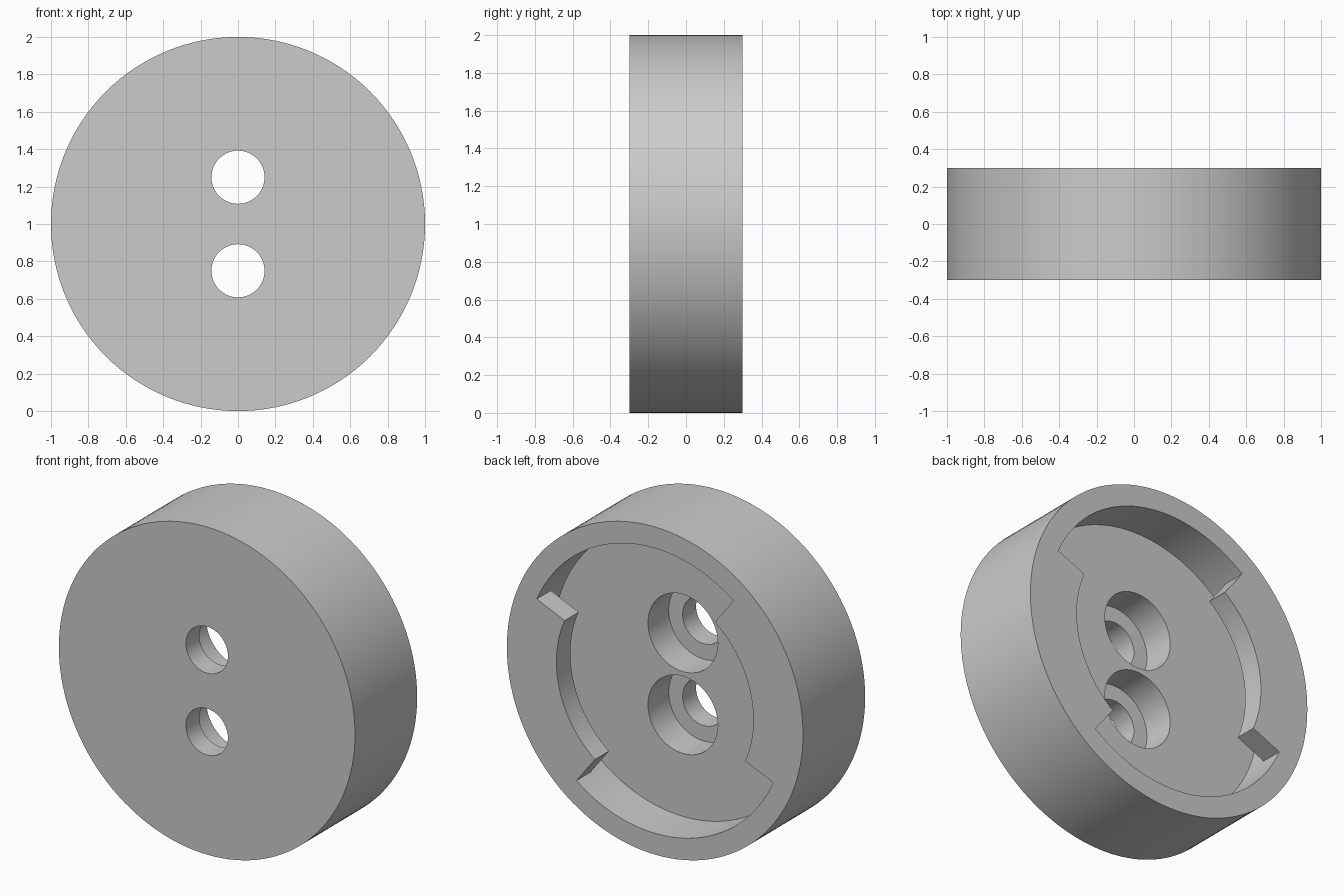
import bpy
import bmesh
from math import radians, cos, sin, pi

cube = bpy.data.objects.get("Cube")
if cube:
    bpy.data.objects.remove(cube, do_unlink=True)

MID = 1.0          # height of the disc axis
BACK = 0.3         # back plane; the front plane is at -BACK
FLOOR = 0.03       # cavity floor
LEDGE = -0.17      # screw head seat
TAB_BASE = 0.165   # inner side of the locking tabs
OUT = 0.5          # cutters run past the body to here


def prism(name, outline, y0, y1):
    """Solid from an (x, z) outline extruded between two y planes."""
    bm = bmesh.new()
    face = bm.faces.new([bm.verts.new((x, y0, z)) for x, z in outline])
    extruded = bmesh.ops.extrude_face_region(bm, geom=[face])["geom"]
    moved = [v for v in extruded if isinstance(v, bmesh.types.BMVert)]
    bmesh.ops.translate(bm, verts=moved, vec=(0, y1 - y0, 0))
    bmesh.ops.recalc_face_normals(bm, faces=bm.faces)
    mesh = bpy.data.meshes.new(name)
    bm.to_mesh(mesh)
    bm.free()
    obj = bpy.data.objects.new(name, mesh)
    bpy.context.collection.objects.link(obj)
    return obj


def arc(r, a0, a1, n, z=MID):
    return [(r * cos(a0 + (a1 - a0) * i / n), z + r * sin(a0 + (a1 - a0) * i / n))
            for i in range(n + 1)]


def disc(name, r, y0, y1, n, z=MID):
    return prism(name, arc(r, 0, 2 * pi, n, z)[:-1], y0, y1)


def cut(target, cutter):
    """Subtract the cutter from the target and discard it."""
    cutter.hide_render = True
    mod = target.modifiers.new("cut", "BOOLEAN")
    mod.operation = "DIFFERENCE"
    mod.solver = "EXACT"
    mod.object = cutter
    bpy.context.view_layer.objects.active = target
    bpy.ops.object.modifier_apply(modifier=mod.name)
    bpy.data.objects.remove(cutter, do_unlink=True)


# Round body
body = disc("mount_body", 1.0, -BACK, BACK, 128)

# Bayonet cavity, leaving two opposite locking tabs near the back plane
cavity = disc("cavity_cutter", 0.87, FLOOR, OUT - 0.1, 128)
for turn in (0, 180):
    a0, a1 = radians(127.5 + turn), radians(203.5 + turn)
    sector = arc(0.665, a0, a1, 32) + arc(0.95, a1, a0, 32)
    cut(cavity, prism("tab_cutter", sector, TAB_BASE, OUT))
cut(body, cavity)

# Two counterbored screw holes
for side in (-1, 1):
    z = MID + side * 0.25
    cut(body, disc("counterbore_cutter", 0.236, LEDGE, FLOOR + 0.1, 64, z))
    cut(body, disc("hole_cutter", 0.142, -OUT, FLOOR, 64, z))

# Plain grey finish
grey = bpy.data.materials.new("light_grey")
grey.use_nodes = True
colour = (0.6, 0.6, 0.6, 1)
grey.diffuse_color = colour
grey.node_tree.nodes["Principled BSDF"].inputs["Base Color"].default_value = colour
body.data.materials.clear()
body.data.materials.append(grey)

# Smooth walls with crisp rims
bpy.ops.object.select_all(action="DESELECT")
body.select_set(True)
bpy.context.view_layer.objects.active = body
bpy.ops.object.shade_smooth_by_angle(angle=radians(30))
